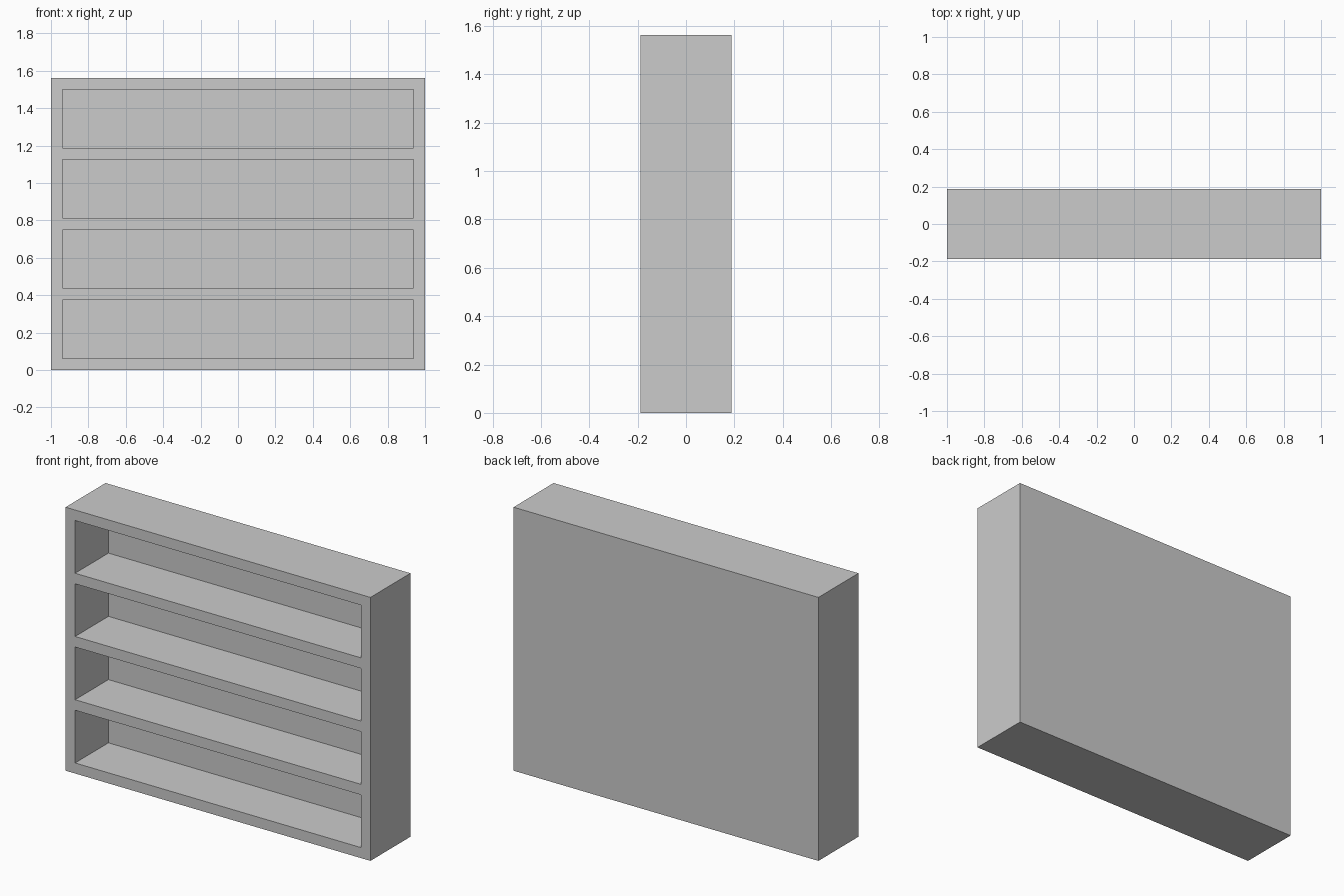
import bpy

if "Cube" in bpy.data.objects:
    bpy.data.objects.remove(bpy.data.objects["Cube"])

WIDTH, DEPTH, BOARD, OPENING, SHELVES = 2.0, 0.375, 0.0625, 0.3125, 4
PITCH = BOARD + OPENING
HEIGHT = SHELVES * PITCH + BOARD


def box(name, lo, hi):
    centre = [(a + b) / 2 for a, b in zip(lo, hi)]
    bpy.ops.mesh.primitive_cube_add(size=1, location=centre)
    ob = bpy.context.object
    ob.name = name
    ob.scale = [b - a for a, b in zip(lo, hi)]
    bpy.ops.object.transform_apply(location=True, rotation=False, scale=True)
    return ob


# Solid body of the bookcase
bookcase = box("bookcase", (-WIDTH / 2, -DEPTH / 2, 0), (WIDTH / 2, DEPTH / 2, HEIGHT))

# Open compartments, repeated upward, leaving a back panel
cutter = box("compartment_cutter",
             (-WIDTH / 2 + BOARD, -DEPTH / 2 - 0.1, BOARD),
             (WIDTH / 2 - BOARD, DEPTH / 2 - BOARD, BOARD + OPENING))
cutter.hide_render = True
array = cutter.modifiers.new("stack", 'ARRAY')
array.count = SHELVES
array.use_relative_offset = False
array.use_constant_offset = True
array.constant_offset_displace = (0, 0, PITCH)

# Carve the compartments, then discard the cutter
cut = bookcase.modifiers.new("compartments", 'BOOLEAN')
cut.operation = 'DIFFERENCE'
cut.solver = 'EXACT'
cut.object = cutter
bpy.ops.object.select_all(action='DESELECT')
bookcase.select_set(True)
bpy.context.view_layer.objects.active = bookcase
bpy.ops.object.modifier_apply(modifier=cut.name)
bpy.data.objects.remove(cutter, do_unlink=True)
